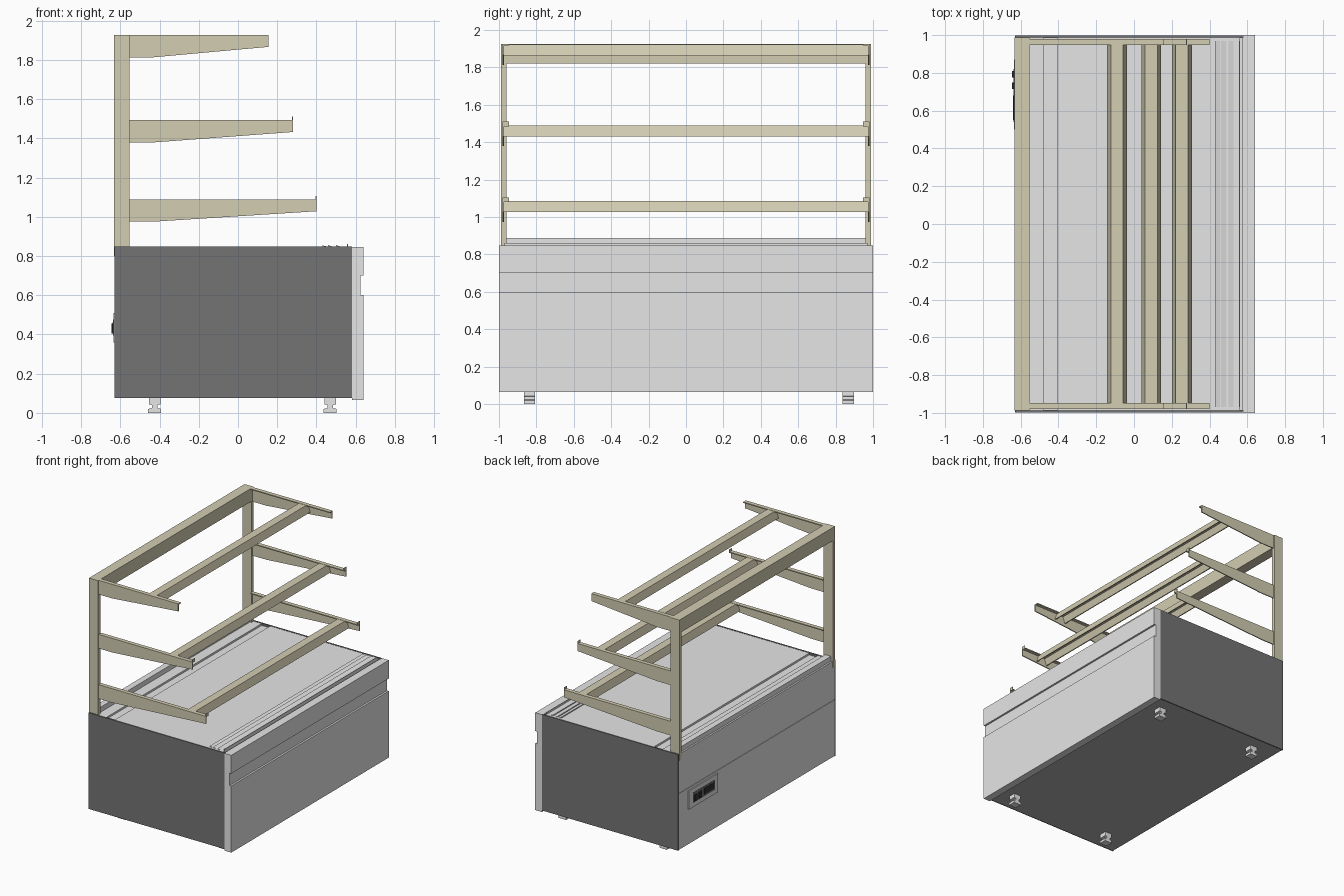
import bpy, bmesh

cube = bpy.data.objects.get("Cube")
if cube:
    bpy.data.objects.remove(cube, do_unlink=True)


def material(name, rgb):
    m = bpy.data.materials.new(name)
    m.use_nodes = True
    m.diffuse_color = (*rgb, 1)
    m.node_tree.nodes["Principled BSDF"].inputs["Base Color"].default_value = (*rgb, 1)
    return m


TAN = material("beige metal", (0.65, 0.61, 0.445))
LIGHT = material("light grey steel", (0.79, 0.79, 0.79))
MID = material("mid grey underside", (0.43, 0.43, 0.43))
DARK = material("dark grey panel", (0.175, 0.175, 0.175))
BLACK = material("near black", (0.03, 0.03, 0.03))


def prism(name, profile, y0, y1, mat):
    """Extrude an x-z profile along y."""
    bm = bmesh.new()
    face = bm.faces.new([bm.verts.new((x, y0, z)) for x, z in profile])
    ext = bmesh.ops.extrude_face_region(bm, geom=[face])
    moved = [v for v in ext["geom"] if isinstance(v, bmesh.types.BMVert)]
    bmesh.ops.translate(bm, vec=(0, y1 - y0, 0), verts=moved)
    bmesh.ops.recalc_face_normals(bm, faces=bm.faces[:])
    mesh = bpy.data.meshes.new(name)
    bm.to_mesh(mesh)
    bm.free()
    mesh.materials.append(mat)
    ob = bpy.data.objects.new(name, mesh)
    bpy.context.collection.objects.link(ob)
    return ob


def box(name, x0, x1, y0, y1, z0, z1, mat):
    return prism(name, [(x0, z0), (x1, z0), (x1, z1), (x0, z1)], y0, y1, mat)


# Cabinet: worktop grooves cut into the extruded outline
TOP = 0.847
outline = [(-0.618, 0.09), (0.58, 0.09), (0.58, TOP)]
grooves = [(0.56, 0.575, 0.02), (-0.48, -0.405, 0.015)]
for a, b, depth in grooves:
    outline += [(b, TOP), (b, TOP - depth), (a, TOP - depth), (a, TOP)]
outline.append((-0.618, TOP))
prism("cabinet_body", outline, -0.988, 0.988, LIGHT)
box("groove_lip", 0.555, 0.56, -0.97, 0.97, 0.82, 0.862, LIGHT)
box("bottom_plate", -0.625, 0.58, -0.988, 0.988, 0.077, 0.09, MID)
box("rear_rail", -0.615, -0.565, -0.96, 0.96, TOP, 0.887, LIGHT)

# Air outlet: low sloping slats beside the groove
for i, x in enumerate((0.43, 0.46, 0.50)):
    prism(f"outlet_slat_{i + 1}", [(x, TOP), (x + 0.026, TOP), (x, TOP + 0.008)],
          -0.97, 0.97, LIGHT)

# Rear cladding in two sheets with a thin seam
box("rear_panel_lower", -0.628, -0.618, -0.988, 0.988, 0.08, 0.53, LIGHT)
box("rear_panel_upper", -0.628, -0.618, -0.988, 0.988, 0.533, TOP, LIGHT)

# Customer-side panel with a recessed band
prism("front_panel", [(0.58, 0.065), (0.64, 0.065), (0.64, 0.60), (0.625, 0.60),
                      (0.625, 0.70), (0.64, 0.70), (0.64, TOP), (0.58, TOP)],
      -1, 1, LIGHT)

# Control panel
box("control_plate", -0.636, -0.628, 0.50, 0.87, 0.36, 0.51, LIGHT)
box("control_inset", -0.638, -0.636, 0.54, 0.82, 0.395, 0.475, DARK)
box("display", -0.640, -0.638, 0.55, 0.68, 0.41, 0.46, BLACK)
for i, y in enumerate((0.715, 0.775)):
    box(f"switch_{i + 1}", -0.645, -0.638, y, y + 0.035, 0.405, 0.455, BLACK)

# Frame: mirrored posts, end panels and shelf brackets
SHELVES = [("lower", 1.088, 0.40, 0.254), ("middle", 1.492, 0.28, 0.092),
           ("upper", 1.926, 0.155, -0.09)]
for side, s in (("rear", 1), ("near", -1)):
    box(f"end_panel_{side}", -0.629, 0.58, s * 0.986, s * 0.999, 0.077, TOP + 0.002, DARK)
    box(f"post_{side}", -0.633, -0.552, s * 0.96, s * 0.988, 0.80, 1.926, TAN)
    for level, z, tip, rail_x in SHELVES:
        prism(f"{level}_bracket_{side}",
              [(-0.552, z), (-0.552, z - 0.113), (-0.43, z - 0.113),
               (tip, z - 0.06), (tip, z)], s * 0.972, s * 0.98, TAN)
        box(f"{level}_flange_{side}", -0.552, tip, s * 0.947, s * 0.972, z - 0.008, z, TAN)
        if level != "upper":
            box(f"{level}_hook_{side}", tip - 0.004, tip, s * 0.947, s * 0.98,
                z, z + 0.018, TAN)

# Top beam and open-bottomed shelf rails
box("top_beam", -0.633, -0.552, -0.96, 0.96, 1.82, 1.926, TAN)
for level, z, tip, c in SHELVES:
    t, b = z - 0.002, z - 0.061
    prism(f"{level}_shelf_rail",
          [(c - 0.052, b), (c - 0.033, t), (c + 0.032, t), (c + 0.052, b),
           (c + 0.044, b), (c + 0.026, t - 0.008), (c - 0.027, t - 0.008), (c - 0.044, b)],
          -0.972, 0.972, TAN)

# Levelling feet: I-shaped sections
half = [(0.033, 0), (0.033, 0.02), (0.014, 0.025), (0.014, 0.04), (0.03, 0.044), (0.03, 0.077)]
for x in (-0.425, 0.47):
    for y in (-0.837, 0.868):
        section = [(x + w, z) for w, z in half] + [(x - w, z) for w, z in reversed(half)]
        prism("foot", section, y - 0.03, y + 0.03, LIGHT)
